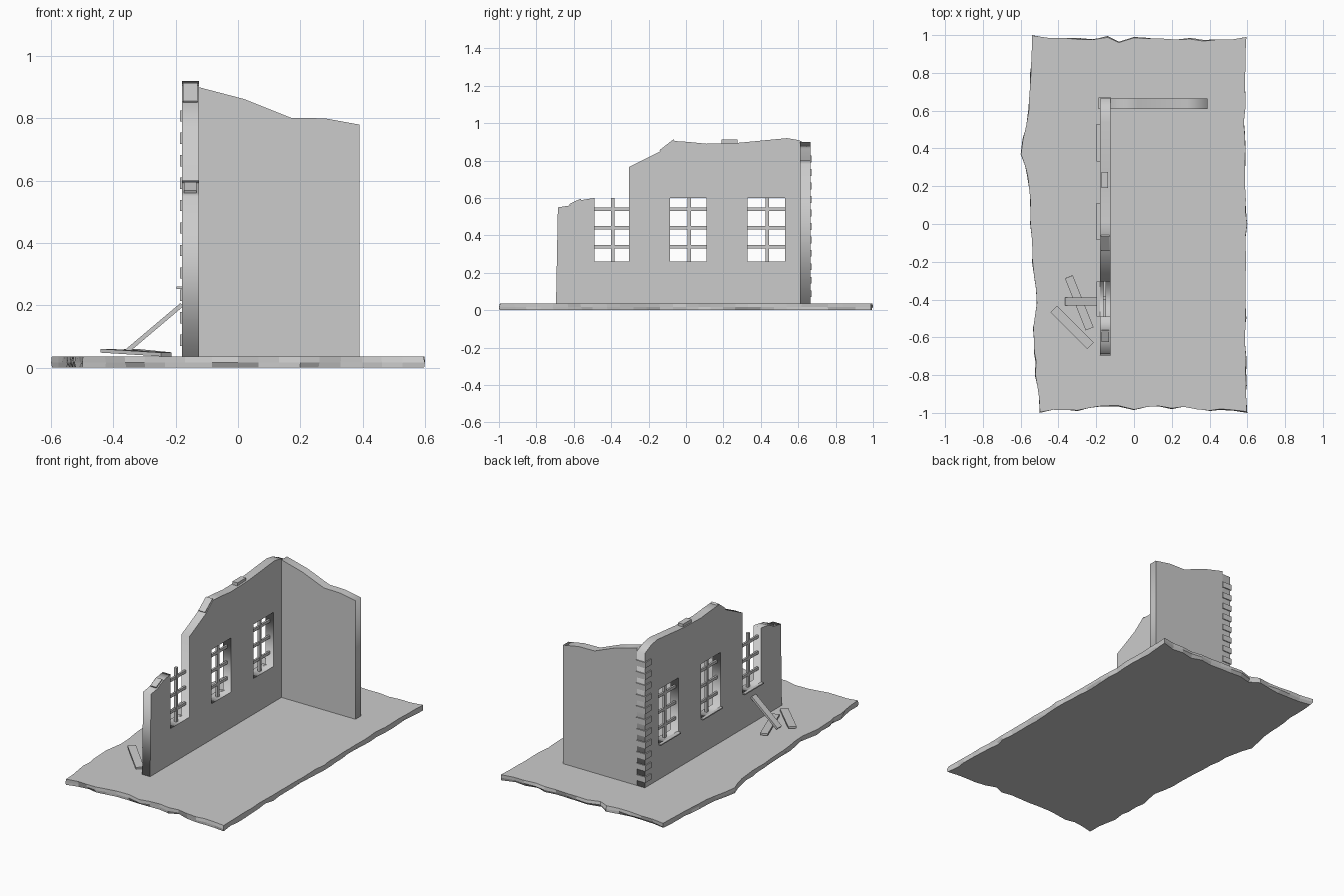
import bpy, bmesh, random
from math import atan2
from mathutils import Matrix, Vector

if "Cube" in bpy.data.objects:
    bpy.data.objects.remove(bpy.data.objects["Cube"])

random.seed(4)


def finish(name, bm):
    bmesh.ops.recalc_face_normals(bm, faces=bm.faces)
    me = bpy.data.meshes.new(name)
    bm.to_mesh(me)
    bm.free()
    ob = bpy.data.objects.new(name, me)
    bpy.context.collection.objects.link(ob)
    return ob


def box(bm, lo, hi):
    lo, hi = Vector(lo), Vector(hi)
    m = Matrix.Translation((lo + hi) / 2) @ Matrix.Diagonal((*(hi - lo), 1))
    bmesh.ops.create_cube(bm, size=1, matrix=m)


def beam(bm, a, b, width, thick):
    a, b = Vector(a), Vector(b)
    x = (b - a).normalized()
    y = Vector((0, 0, 1)).cross(x).normalized()
    z = x.cross(y)
    m = Matrix((x, y, z)).transposed().to_4x4()
    m.translation = (a + b) / 2
    bmesh.ops.create_cube(bm, size=1, matrix=m @ Matrix.Diagonal(((b - a).length, width, thick, 1)))


def wall(name, loops, axes, half, offset):
    # filled outline with holes, given thickness and stood upright
    cu = bpy.data.curves.new(name, 'CURVE')
    cu.dimensions = '2D'
    cu.fill_mode = 'BOTH'
    cu.extrude = half
    for loop in loops:
        s = cu.splines.new('POLY')
        s.points.add(len(loop) - 1)
        for p, c in zip(s.points, loop):
            p.co = (c[0], c[1], 0, 1)
        s.use_cyclic_u = True
    ob = bpy.data.objects.new(name, cu)
    bpy.context.collection.objects.link(ob)
    m = Matrix(axes).transposed().to_4x4()
    m.translation = offset
    ob.matrix_world = m
    bpy.ops.object.select_all(action='DESELECT')
    ob.select_set(True)
    bpy.context.view_layer.objects.active = ob
    bpy.ops.object.convert(target='MESH')


# ground slab with broken edge
keys = [(-.54, 1), (-.55, .8), (-.56, .6), (-.59, .45), (-.6, .37), (-.565, .25), (-.55, 0),
        (-.54, -.2), (-.515, -.42), (-.535, -.55), (-.53, -.68), (-.525, -.8), (-.5, -1),
        (-.3, -.99), (-.17, -.965), (0, -.985), (.2, -.98), (.4, -.99), (.6, -1),
        (.595, -.5), (.6, 0), (.59, .4), (.595, .99), (.3, .985), (0, .99), (-.08, .965), (-.14, .995), (-.3, .985)]
outline = []
for a, b in zip(keys, keys[1:] + keys[:1]):
    a, b = Vector(a), Vector(b)
    n = max(1, round((b - a).length / .07))
    for i in range(n):
        p = a.lerp(b, i / n)
        outline.append(p * (1 - random.uniform(0, .012)) if i else p)
bm = bmesh.new()
rings = []
for z, inset in ((0, .022), (.016, .012), (.035, .008)):
    ring = []
    for p in outline:
        k = random.uniform(0, inset) if p not in [Vector(q) for q in keys] or z != .016 else 0
        ring.append(bm.verts.new((p.x * (1 - k), p.y * (1 - k), z)))
    rings.append(ring)
for r, s in zip(rings, rings[1:]):
    for i in range(len(r)):
        j = (i + 1) % len(r)
        bm.faces.new((r[i], r[j], s[j], s[i]))
bm.faces.new(rings[0])
bm.faces.new(rings[-1])
finish("ground_slab", bm)

# long ruined wall with two windows and one open window gap
W0, W1 = -.18, -.125
top = [(-.695, .03), (-.685, .55), (-.62, .56), (-.565, .588), (-.49, .6), (-.49, .26), (-.305, .26),
       (-.305, .765), (-.145, .845), (-.07, .905), (.01, .9), (.11, .89), (.28, .895), (.54, .92),
       (.6, .91), (.665, .88), (.665, .03)]
windows = [(-.49, -.305), (-.085, .11), (.33, .53)]
holes = [[(a, .26), (b, .26), (b, .6), (a, .6)] for a, b in windows[1:]]
wall("long_wall", [top] + holes, ((0, 1, 0), (0, 0, 1), (1, 0, 0)), (W1 - W0) / 2, ((W0 + W1) / 2, 0, 0))

# end wall
end = [(W1, .03), (W1, .9), (.02, .862), (.17, .802), (.28, .8), (.39, .78), (.39, .03)]
wall("end_wall", [end], ((1, 0, 0), (0, 0, 1), (0, -1, 0)), .0275, (0, .6375, 0))

# window bars and sills
bars, sills = bmesh.new(), bmesh.new()
for a, b in windows:
    c = (a + b) / 2 + .005
    box(bars, (-.163, c - .009, .26), (-.147, c + .009, .6))
    for z in (.34, .44, .54):
        box(bars, (-.161, a, z - .009), (-.149, b, z + .009))
    box(sills, (-.198, a, .253), (-.17, b, .26))
finish("window_bars", bars)
finish("window_sills", sills)

# corner stones
bm = bmesh.new()
for i in range(11):
    z = .07 + i * .072
    box(bm, (-.187, .61, z), (-.122, .671, z + .036))
finish("corner_stones", bm)

# loose bricks along the broken top
bm = bmesh.new()
beam(bm, (-.153, -.135, .847), (-.153, -.06, .905), .046, .022)
beam(bm, (-.153, -.62, .56), (-.153, -.56, .588), .04, .018)
box(bm, (-.172, .19, .88), (-.137, .275, .912))
finish("loose_bricks", bm)

# fallen planks
bm = bmesh.new()
beam(bm, (-.36, -.41, .05), (-.18, -.41, .202), .042, .014)
beam(bm, (-.345, -.28, .054), (-.235, -.555, .043), .045, .012)
beam(bm, (-.425, -.45, .054), (-.23, -.645, .042), .048, .012)
finish("fallen_planks", bm)
